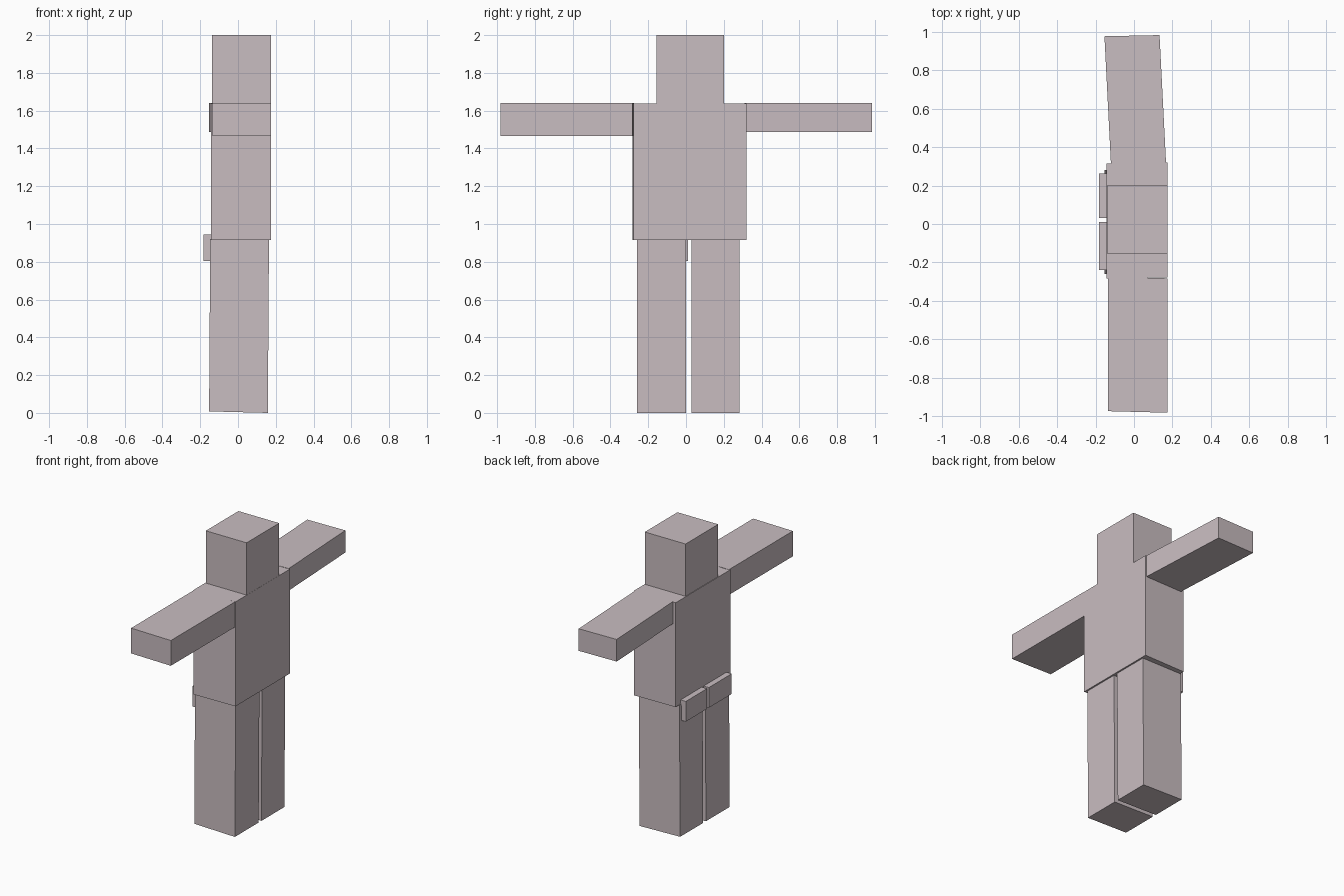
import bpy

if "Cube" in bpy.data.objects:
    bpy.data.objects.remove(bpy.data.objects["Cube"])

mat = bpy.data.materials.new("mauve grey")
mat.diffuse_color = (0.584, 0.509, 0.533, 1)
mat.use_nodes = True
mat.node_tree.nodes["Principled BSDF"].inputs["Base Color"].default_value = mat.diffuse_color


def block(name, x, y, z, slide_y=0.0, slide_z=0.0, turn=0.0, tilt=0.0):
    """Box between ranges. slide_y / slide_z shift x at the far y / top end,
    turn shifts y at the +x side, tilt shifts z of the floor at the +x side."""
    verts = []
    for k in (0, 1):
        for i, j in ((0, 0), (1, 0), (1, 1), (0, 1)):
            verts.append((x[i] + slide_y * j + slide_z * k,
                          y[j] + turn * i,
                          z[k] + tilt * i * (1 - k)))
    faces = [(3, 2, 1, 0), (4, 5, 6, 7)]
    faces += [(a, (a + 1) % 4, (a + 1) % 4 + 4, a + 4) for a in range(4)]
    me = bpy.data.meshes.new(name)
    me.from_pydata(verts, [], faces)
    me.materials.append(mat)
    ob = bpy.data.objects.new(name, me)
    bpy.context.collection.objects.link(ob)
    return ob


# Head and torso
block("head", (-0.138, 0.174), (-0.155, 0.202), (1.63, 2.0))
block("torso", (-0.142, 0.175), (-0.284, 0.315), (0.915, 1.638), turn=0.006)

# Arms, stretched along y
block("right_arm", (-0.136, 0.174), (-0.975, -0.275), (1.465, 1.64), turn=-0.008)
block("left_arm", (-0.12, 0.167), (0.31, 0.978), (1.487, 1.64),
      slide_y=-0.034, turn=0.006)

# Legs and the pocket plates behind them
for side, leg_y, pocket_y in (("right", (-0.26, 0.0), (-0.24, 0.01)),
                              ("left", (0.03, 0.282), (0.03, 0.262))):
    block(side + "_leg", (-0.153, 0.158), leg_y, (0.008, 0.92),
          slide_z=0.006, tilt=-0.008)
    block(side + "_back_pocket", (-0.182, -0.135), pocket_y, (0.805, 0.945))
